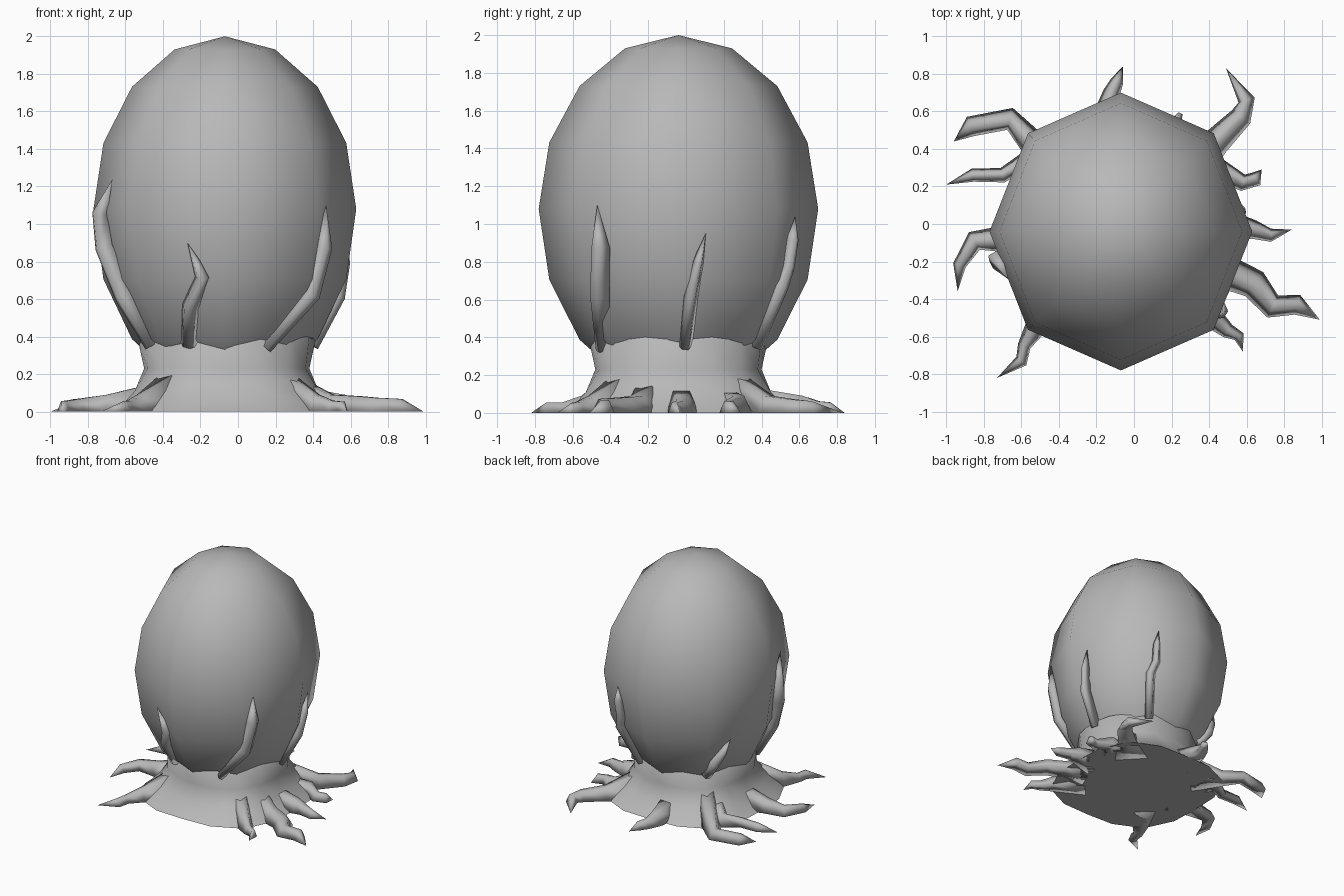
import bpy, bmesh
from math import sin, cos, radians, sqrt
from mathutils import Vector

if "Cube" in bpy.data.objects:
    bpy.data.objects.remove(bpy.data.objects["Cube"])

CX, CY, CZ = -0.07, -0.04, 1.08      # egg centre
RX, RY, UP, DOWN = 0.70, 0.74, 0.92, 0.98

grey = bpy.data.materials.new("dark_grey")
grey.diffuse_color = (0.48, 0.48, 0.48, 1)
grey.use_nodes = True
grey.node_tree.nodes["Principled BSDF"].inputs["Base Color"].default_value = grey.diffuse_color


def finish(name, bm):
    bmesh.ops.recalc_face_normals(bm, faces=bm.faces)
    me = bpy.data.meshes.new(name)
    bm.to_mesh(me)
    bm.free()
    me.materials.append(grey)
    for p in me.polygons:
        p.use_smooth = True
    ob = bpy.data.objects.new(name, me)
    bpy.context.collection.objects.link(ob)
    return ob


def strand(name, path):
    """Tapered spike: path of (centre, outward normal, width, height); last one is the tip."""
    bm = bmesh.new()
    rows = []
    for i, (c, n, w, h) in enumerate(path[:-1]):
        t = path[i + 1][0] - path[max(i - 1, 0)][0]
        side = t.cross(n).normalized() * w / 2
        pts = (c - side, c - side * 0.4 + n * h, c + side * 0.4 + n * h, c + side)
        rows.append([bm.verts.new(p) for p in pts])
    for a, b in zip(rows, rows[1:]):
        for k in range(4):
            bm.faces.new((a[k], a[(k + 1) % 4], b[(k + 1) % 4], b[k]))
    tip = bm.verts.new(path[-1][0])
    for k in range(4):
        bm.faces.new((rows[-1][k], rows[-1][(k + 1) % 4], tip))
    bm.faces.new(rows[0])
    finish(name, bm)


# Egg: eight-sided ellipsoid, slightly longer below
bm = bmesh.new()
bmesh.ops.create_uvsphere(bm, u_segments=8, v_segments=8, radius=1)
for v in bm.verts:
    v.co = (CX + v.co.x * RX, CY + v.co.y * RY,
            CZ + v.co.z * (UP if v.co.z > 0 else DOWN))
finish("egg", bm)

# Base: collar flaring into a wavy foot with a flat underside
bm = bmesh.new()
N = 16
profile = [(0.42, 0.43, 0), (0.39, 0.475, 0), (0.23, 0.455, 0.015),
           (0.11, 0.53, 0.04), (0.03, 0.61, 0.05), (0.0, 0.65, 0.04)]
rings = []
for z, r, wave in profile:
    ring = []
    for i in range(N):
        a = radians(i * 360 / N)
        rr = r - wave * cos(4 * a)
        ring.append(bm.verts.new((CX + 0.01 + rr * cos(a), CY + rr * sin(a), z)))
    rings.append(ring)
for a, b in zip(rings, rings[1:]):
    for i in range(N):
        j = (i + 1) % N
        bm.faces.new((a[i], a[j], b[j], b[i]))
bm.faces.new(rings[-1])
base = finish("root_base", bm)
base.data.polygons[-1].use_smooth = False

# Roots: (start ridge height, then (x, y, width) along the ground, ending in a tip)
roots = {
    "back_left": (.23, [(-0.55, 0.44, .14), (-0.66, 0.56, .12), (-0.87, 0.52, .11), (-0.96, 0.44)]),
    "left_rear": (.16, [(-0.58, 0.34, .12), (-0.70, 0.26, .08), (-0.86, 0.26, .07), (-1.0, 0.21)]),
    "left": (.14, [(-0.70, -0.08, .14), (-0.85, -0.09, .11), (-0.93, -0.22, .07), (-0.94, -0.36)]),
    "front_left": (.22, [(-0.52, -0.54, .12), (-0.585, -0.65, .07), (-0.60, -0.73, .07), (-0.73, -0.82)]),
    "front_right": (.18, [(0.50, -0.26, .18), (0.64, -0.32, .16), (0.74, -0.44, .13), (0.87, -0.43, .11), (0.99, -0.51)]),
    "front_right_small": (.22, [(0.42, -0.50, .12), (0.50, -0.57, .08), (0.56, -0.60, .06), (0.58, -0.68)]),
    "right": (.13, [(0.57, -0.02, .14), (0.64, -0.03, .10), (0.73, -0.06, .07), (0.84, -0.03)]),
    "right_rear": (.13, [(0.48, 0.28, .14), (0.58, 0.22, .09), (0.65, 0.24, .08), (0.68, 0.29)]),
    "back_right": (.22, [(0.44, 0.44, .15), (0.57, 0.57, .12), (0.60, 0.66, .09), (0.49, 0.83)]),
    "back": (.13, [(-0.14, 0.62, .13), (-0.12, 0.70, .09), (-0.09, 0.76, .07), (-0.06, 0.84)]),
}
Z = Vector((0, 0, 1))
for name, (ridge, pts) in roots.items():
    out = Vector((pts[0][0] - CX, pts[0][1] - CY, 0)).normalized()
    path = [(Vector((CX, CY, 0)) + out * 0.42, Z, 0.26, ridge)]
    for i, p in enumerate(pts):
        w = p[2] if len(p) > 2 else 0
        path.append((Vector((p[0], p[1], 0)), Z, w, 0.09 if i == 0 else 0.035 + w * 0.3))
    strand("root_" + name, path)

# Tendrils climbing the egg: (azimuth, height, width, thickness)
tendrils = {
    "left": [(209, .36, .09, .05), (203, .62, .10, .07), (194, .88, .09, .08), (191, 1.06, .08, .07), (202, 1.24, 0, 0)],
    "front_left": [(244, .36, .10, .04), (250, .56, .09, .05), (259, .72, .09, .05), (252, .90, 0, 0)],
    "front_right": [(300, .35, .07, .05), (319, .63, .12, .06), (323, .88, .11, .06), (323, 1.10, 0, 0)],
    "right": [(4, .36, .08, .05), (6, .62, .08, .06), (9, .80, .06, .05), (12, .95, 0, 0)],
    "back_right": [(60, .36, .08, .05), (58, .68, .08, .06), (62, .78, .07, .05), (62, .92, .06, .05), (63, 1.04, 0, 0)],
    "back_left": [(136, .36, .09, .04), (141, .50, .09, .06), (147, .60, .06, .05), (151, .70, 0, 0)],
}
for name, pts in tendrils.items():
    path = []
    for az, z, w, h in pts:
        a = radians(az)
        d = (z - CZ) / (UP if z > CZ else DOWN)
        octagon = cos(radians(22.5)) / cos(radians(az % 45 - 22.5))
        r = sqrt(1 - d * d) * octagon * 0.98 + (0.03 if w == 0 else 0)
        c = Vector((CX + RX * r * cos(a), CY + RY * r * sin(a), z))
        n = Vector((cos(a), sin(a), d * 0.8)).normalized()
        path.append((c, n, w, h))
    strand("tendril_" + name, path)
